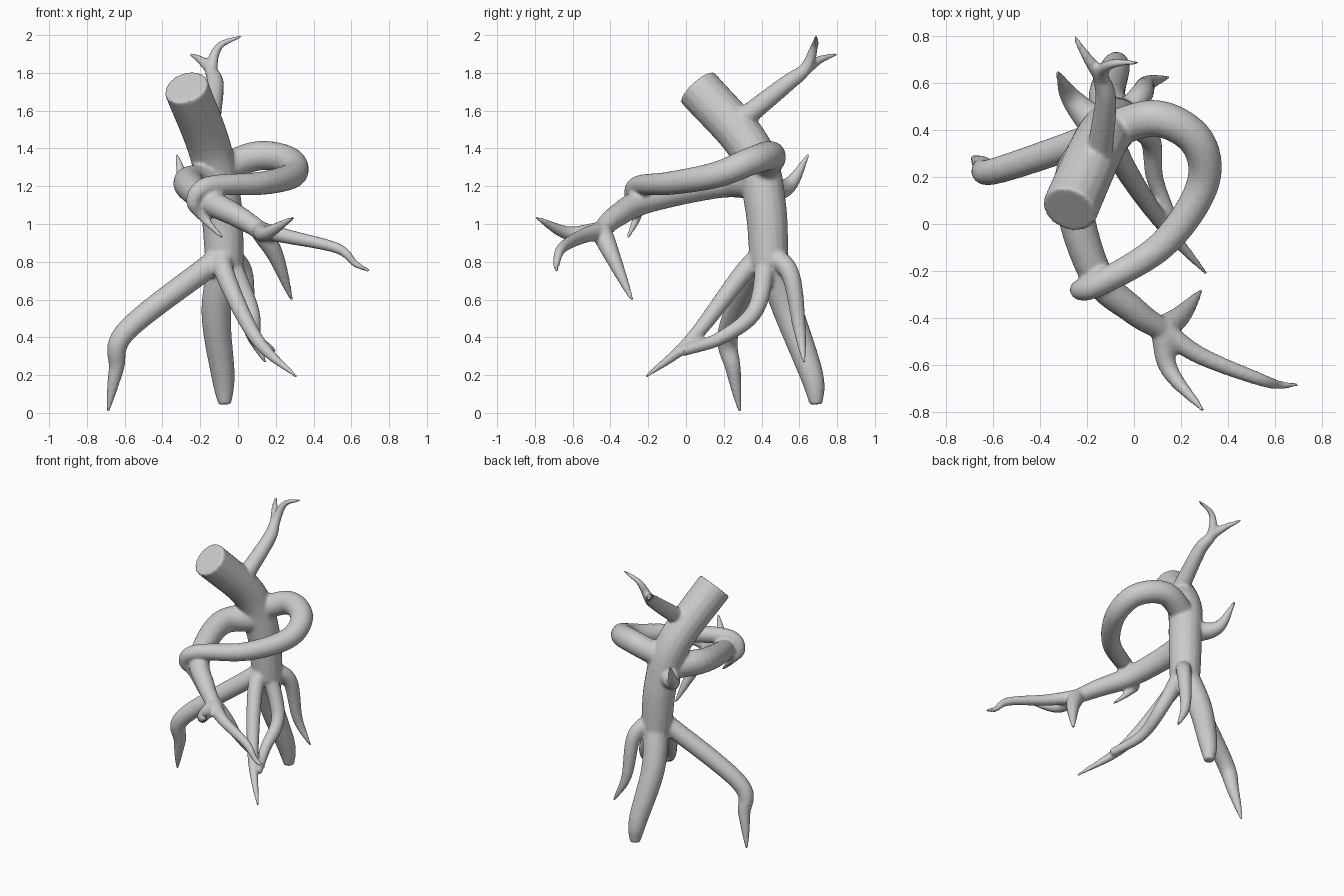
import bpy, bmesh, math
from mathutils import Vector

if "Cube" in bpy.data.objects:
    bpy.data.objects.remove(bpy.data.objects["Cube"])

SIDES, STEPS = 16, 7
bm = bmesh.new()


def spline(pts):
    """Smooth Catmull-Rom curve through a few points."""
    p = [Vector(q) for q in pts]
    p = [p[0] * 2 - p[1]] + p + [p[-1] * 2 - p[-2]]
    out = []
    for i in range(1, len(p) - 2):
        a, b, c, d = p[i - 1:i + 3]
        for s in range(STEPS):
            t = s / STEPS
            out.append((2 * b + (c - a) * t + (2 * a - 5 * b + 4 * c - d) * t * t
                        + (3 * b - a - 3 * c + d) * t ** 3) / 2)
    return out + [p[-2]]


def limb(start, end, power, *pts):
    """Round tube whose radius runs from start to end as t ** power."""
    path = spline(pts)
    last = len(path) - 1
    side, rings = None, []
    for i, c in enumerate(path):
        tan = (path[min(i + 1, last)] - path[max(i - 1, 0)]).normalized()
        side = tan.orthogonal() if side is None else side - tan * side.dot(tan)
        side.normalize()
        up = tan.cross(side)
        r = start + (end - start) * (i / last) ** power
        rings.append([bm.verts.new(c + r * (math.cos(a) * side + math.sin(a) * up))
                      for a in (math.tau * k / SIDES for k in range(SIDES))])
    for r0, r1 in zip(rings, rings[1:]):
        for k in range(SIDES):
            j = (k + 1) % SIDES
            bm.faces.new((r0[k], r0[j], r1[j], r1[k]))
    bm.faces.new(rings[0][::-1])
    bm.faces.new(rings[-1])


# joints shared by several limbs
TIP = 0.009
HIP = (-.06, .43, .85)
SHOULDER = (-.11, .4, 1.28)
WRIST = (.12, -.45, .965)
FORK = (-.14, .63, 1.82)

# leaning trunk with a sawn top
limb(.1, .12, .6, (-.07, .44, .78), (-.09, .42, 1.1), (-.15, .34, 1.4), (-.275, .06, 1.725))
# antler branch and its second prong
limb(.058, TIP, 1, (-.15, .28, 1.54), (-.12, .53, 1.74), FORK, (-.1, .68, 1.94), (.02, .69, 1.995))
limb(.035, TIP, 1, FORK, (-.2, .71, 1.87), (-.255, .8, 1.9))
# right arm looping forward, fingertip hooked under the left arm
limb(.08, TIP, 2, SHOULDER, (.1, .45, 1.36), (.27, .35, 1.335), (.29, .16, 1.26), (.12, -.09, 1.215),
     (-.16, -.26, 1.2), (-.235, -.28, 1.12), (-.19, -.26, 1.04), (-.08, -.31, .925))
# left arm reaching forward
limb(.095, .048, 1, (-.1, .4, 1.22), (-.26, .18, 1.22), (-.17, -.2, 1.13), (0, -.37, 1.04), WRIST)
# its three fingers
limb(.055, TIP, 2, WRIST, (.2, -.39, .83), (.285, -.285, .595))
limb(.048, TIP, 2, WRIST, (.15, -.62, .95), (.295, -.795, 1.035))
limb(.048, TIP, 1, WRIST, (.28, -.56, .93), (.53, -.66, .87), (.62, -.685, .79), (.7, -.685, .75))
# elbow spike
limb(.08, TIP, 1, (-.14, .4, 1.18), (-.27, .54, 1.2), (-.325, .65, 1.37))
# bent left leg
limb(.064, TIP, 3, HIP, (-.17, .37, .765), (-.595, .225, .43), (-.645, .25, .23), (-.69, .285, .005))
# thick back leg
limb(.085, .035, 2, HIP, (-.115, .54, .54), (-.08, .665, .2), (-.07, .69, .045))
# short right leg
limb(.055, TIP, 2, HIP, (.03, .55, .74), (.06, .6, .45), (.145, .625, .265))
# long front leg and the second root running into it
limb(.058, TIP, 2, HIP, (-.075, .31, .75), (.1, .03, .39), (.31, -.215, .19))
limb(.055, .028, 1, HIP, (.065, .37, .55), (.09, .19, .4), (.175, -.02, .325))

bmesh.ops.recalc_face_normals(bm, faces=bm.faces)
mesh = bpy.data.meshes.new("rooted_trunk")
bm.to_mesh(mesh)
bm.free()
tree = bpy.data.objects.new("rooted_trunk", mesh)
bpy.context.collection.objects.link(tree)
bpy.context.view_layer.objects.active = tree
tree.select_set(True)

# fuse the limbs into one skin and soften the joints
fuse = tree.modifiers.new("fuse", 'REMESH')
fuse.mode = 'VOXEL'
fuse.voxel_size = 0.01
soft = tree.modifiers.new("soften", 'SMOOTH')
soft.factor = 0.5
soft.iterations = 7
for name in ("fuse", "soften"):
    bpy.ops.object.modifier_apply(modifier=name)
bpy.ops.object.shade_smooth_by_angle(angle=math.radians(45))
